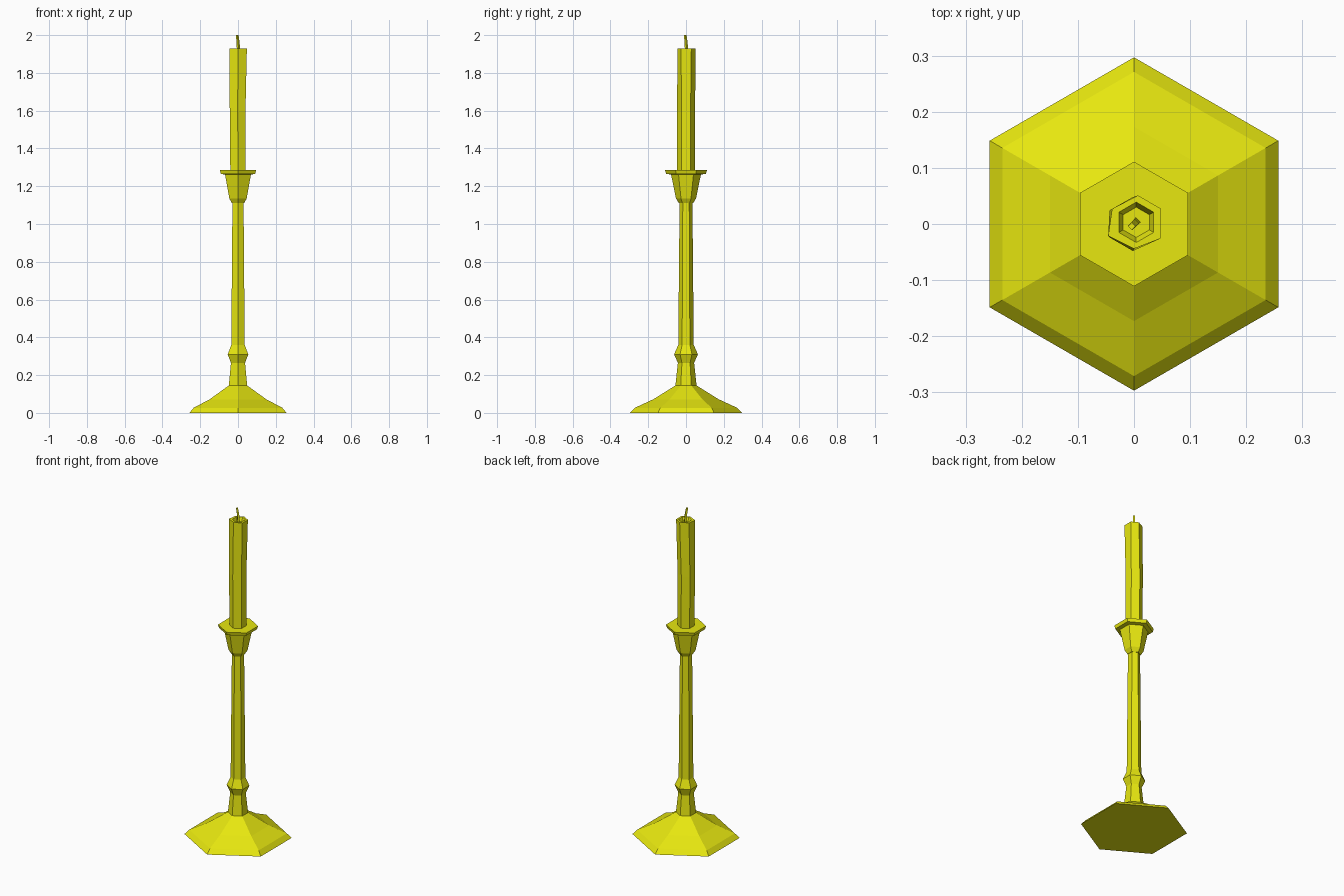
import bpy, bmesh, math

if "Cube" in bpy.data.objects:
    bpy.data.objects.remove(bpy.data.objects["Cube"])

yellow = bpy.data.materials.new("yellow")
yellow.diffuse_color = (0.8, 0.8, 0.005, 1)
yellow.use_nodes = True
yellow.node_tree.nodes["Principled BSDF"].inputs["Base Color"].default_value = yellow.diffuse_color


def ring(r, z, n=6, cx=0.0, cy=0.0):
    """Polygon ring with a corner pointing along +y."""
    return [(cx + r * math.sin(-2 * math.pi * i / n),
             cy + r * math.cos(2 * math.pi * i / n), z) for i in range(n)]


def loft(name, rings):
    """Skin a stack of rings and cap both ends."""
    bm = bmesh.new()
    vs = [[bm.verts.new(p) for p in r] for r in rings]
    n = len(vs[0])
    for a, b in zip(vs, vs[1:]):
        for i in range(n):
            j = (i + 1) % n
            bm.faces.new((a[i], a[j], b[j], b[i]))
    bm.faces.new(vs[0][::-1])
    bm.faces.new(vs[-1])
    bmesh.ops.recalc_face_normals(bm, faces=bm.faces)
    me = bpy.data.meshes.new(name)
    bm.to_mesh(me)
    bm.free()
    me.materials.append(yellow)
    ob = bpy.data.objects.new(name, me)
    bpy.context.collection.objects.link(ob)
    return ob


# Holder: flared foot, beaded stem, cup and drip plate
holder = [(0.297, 0), (0.271, 0.027), (0.173, 0.072), (0.056, 0.145),
          (0.043, 0.265), (0.063, 0.31), (0.041, 0.36), (0.034, 1.11),
          (0.037, 1.11), (0.053, 1.135), (0.079, 1.262), (0.105, 1.265),
          (0.111, 1.285)]
loft("candle_holder", [ring(r, z) for r, z in holder])

# Candle: slightly uneven hand-dipped shaft with a hollow at the top
top = [(0.007, 0.051), (-0.039, 0.027), (-0.046, -0.021),
       (0.0, -0.044), (0.047, -0.026), (0.047, 0.028)]
loft("candle", [
    ring(0.047, 1.275),
    ring(0.048, 1.60, cx=-0.002),
    [(x, y, 1.93) for x, y in top],
    ring(0.036, 1.93, cx=0.004, cy=0.003),
    ring(0.027, 1.908, cx=0.004, cy=0.003),
])

# Wick: thin, leaning a little
loft("wick", [ring(0.009, 1.90, 4, 0.003, 0.003),
              ring(0.008, 1.955, 4, 0.001, 0.001),
              ring(0.007, 2.0, 4, -0.004, -0.004)])
